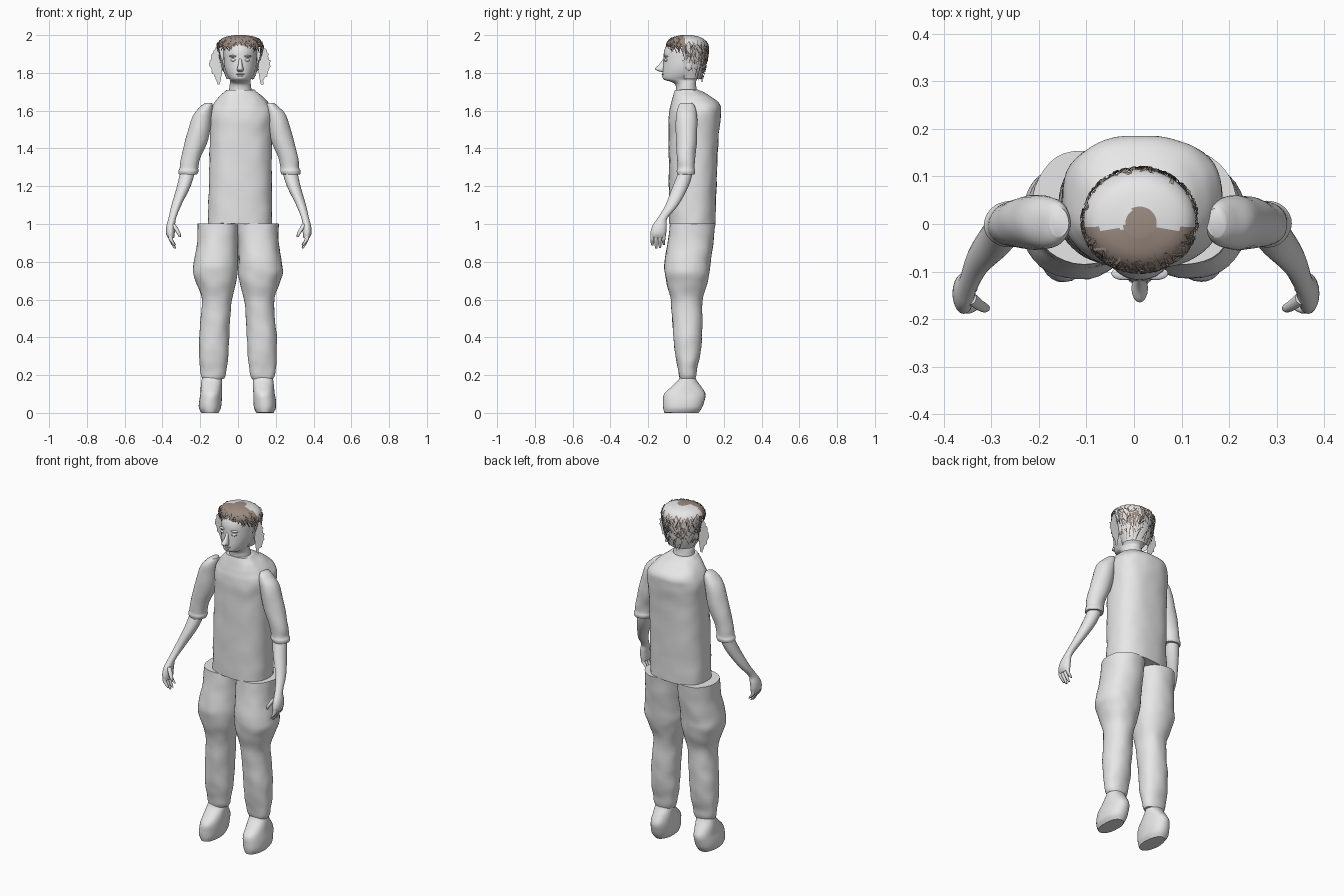
import bpy, bmesh, math, random
from mathutils import Vector, Matrix, noise

random.seed(4)
cube = bpy.data.objects.get("Cube")
if cube:
    bpy.data.objects.remove(cube, do_unlink=True)


def material(name, rgb):
    m = bpy.data.materials.new(name)
    m.use_nodes = True
    m.diffuse_color = (*rgb, 1)
    m.node_tree.nodes["Principled BSDF"].inputs["Base Color"].default_value = (*rgb, 1)
    return m


grey = material("plain_grey", (0.8, 0.8, 0.8))
brown = material("hair_brown", (0.33, 0.26, 0.22))
MID = 0.012  # centre line of head and torso


def finish(name, bm, *mats):
    bmesh.ops.recalc_face_normals(bm, faces=bm.faces)
    me = bpy.data.meshes.new(name)
    bm.to_mesh(me)
    bm.free()
    ob = bpy.data.objects.new(name, me)
    bpy.context.collection.objects.link(ob)
    for m in mats:
        me.materials.append(m)
    bpy.ops.object.select_all(action='DESELECT')
    ob.select_set(True)
    bpy.context.view_layer.objects.active = ob
    bpy.ops.object.shade_smooth_by_angle(angle=math.radians(50))
    return ob


def smooth_rings(rings, sub):
    """Catmull-Rom interpolation between cross-sections."""
    out = []
    for i in range(len(rings) - 1):
        p = [rings[max(0, min(len(rings) - 1, i + k))] for k in (-1, 0, 1, 2)]
        for j in range(sub):
            t = j / sub
            out.append([0.5 * (2*b + (c - a)*t + (2*a - 5*b + 4*c - d)*t*t
                               + (3*b - a - 3*c + d)*t**3) for a, b, c, d in zip(*p)])
    return out + [list(rings[-1])]


def ring_point(r, a, power=2):
    z, x, y, rx, ry = r
    c, s = math.cos(a), math.sin(a)
    return Vector((x + rx * math.copysign(abs(c)**(2/power), c),
                   y + ry * math.copysign(abs(s)**(2/power), s), z))


def loft_mesh(rings, n=32, sub=4, power=2, wrinkle=0):
    bm = bmesh.new()
    loops = []
    for r in smooth_rings(rings, sub):
        loop = []
        for k in range(n):
            p = ring_point(r, k * math.tau / n, power)
            p += noise.noise_vector(p * 16) * wrinkle
            loop.append(bm.verts.new(p))
        loops.append(loop)
    for lo, hi in zip(loops, loops[1:]):
        for k in range(n):
            bm.faces.new((lo[k], lo[(k+1) % n], hi[(k+1) % n], hi[k]))
    bm.faces.new(loops[0])
    bm.faces.new(loops[-1])
    return bm


def loft(name, rings, **kw):
    return finish(name, loft_mesh(rings, **kw), grey)


def ball(name, centre, size):
    bm = bmesh.new()
    mat = Matrix.Translation(centre) @ Matrix.Diagonal((*size, 1))
    bmesh.ops.create_uvsphere(bm, u_segments=16, v_segments=10, radius=1, matrix=mat)
    return finish(name, bm, grey)


def sided(rings, s, origin):
    return [(z, origin + s * x, y, rx, ry) for z, x, y, rx, ry in rings]


# Shirt body
loft("shirt", [(1.0, .01, .033, .17, .122), (1.2, .012, .035, .167, .126),
               (1.45, .015, .041, .164, .132), (1.58, .018, .047, .167, .137),
               (1.63, .017, .05, .152, .13), (1.67, .015, .035, .12, .105),
               (1.695, .013, .015, .09, .078), (1.71, .012, .002, .074, .06)],
     n=48, sub=6, power=2.5, wrinkle=.004)

SLEEVE = [(1.64, .165, .003, .02, .03), (1.62, .175, .003, .034, .045),
          (1.57, .197, .003, .052, .056), (1.45, .225, .003, .06, .056),
          (1.35, .258, 0, .052, .048), (1.3, .267, 0, .049, .045),
          (1.28, .27, 0, .054, .049), (1.263, .272, 0, .05, .045)]
FOREARM = [(1.28, .27, 0, .04, .038), (1.2, .291, -.028, .036, .042),
           (1.1, .33, -.075, .026, .034), (1.03, .352, -.125, .02, .026),
           (.99, .36, -.14, .023, .038), (.95, .362, -.147, .023, .042),
           (.925, .358, -.147, .016, .037)]
TROUSER = [(1.003, .105, .035, .11, .12), (.9, .108, .024, .108, .121),
           (.8, .117, .008, .116, .122), (.74, .119, .006, .118, .118),
           (.68, .115, .005, .103, .106), (.6, .112, .004, .08, .085),
           (.5, .119, .006, .077, .079), (.4, .126, .009, .079, .075),
           (.3, .128, .008, .077, .065), (.24, .13, .008, .071, .052),
           (.2, .13, .008, .065, .046), (.18, .13, .008, .056, .04)]
SHOE = [(.22, .133, .006, .045, .036), (.18, .135, .008, .053, .044),
        (.14, .138, .002, .056, .078), (.1, .14, -.007, .057, .109),
        (.06, .144, -.013, .06, .109), (.025, .146, -.018, .058, .102),
        (0, .145, -.024, .045, .09)]

# Limbs and clothes on both sides
for side, s in (("left", 1), ("right", -1)):
    loft(side + "_sleeve", sided(SLEEVE, s, .008), wrinkle=.003)
    loft(side + "_forearm_and_palm", sided(FOREARM, s, .004), n=20)
    loft(side + "_trouser_leg", sided(TROUSER, s, 0), n=36, power=2.2, wrinkle=.004)
    loft(side + "_shoe", sided(SHOE, s, -.003), power=2.2, wrinkle=.002)
    # Fingers curl inwards from the palm
    for i, reach in enumerate((.885, .87, .873, .89)):
        y = -.177 + i * .02
        finger = [(.95, .364, y, .011, .01), (.92, .36, y - .002, .011, .01),
                  ((.92 + reach) / 2, .35, y - .002, .009, .009),
                  (reach, .338, y, .005, .006)]
        loft(f"{side}_finger_{i + 1}", sided(finger, s, .004), n=10)
    thumb = [(1.0, .348, -.155, .013, .014), (.975, .332, -.168, .012, .012),
             (.95, .318, -.176, .01, .01), (.93, .312, -.177, .005, .005)]
    loft(side + "_thumb", sided(thumb, s, .004), n=10)
    # Paired face features
    ball(side + "_ear", (MID + s * .089, .015, 1.845), (.011, .02, .034))
    ball(side + "_eye", (MID + s * .034, -.104, 1.868), (.018, .013, .008))
    ball(side + "_brow", (MID + s * .034, -.104, 1.888), (.026, .014, .006))

# Head, nose and mouth
loft("head_and_neck", [(1.66, MID, .005, .066, .06), (1.73, MID, 0, .057, .054),
                       (1.752, MID, -.012, .054, .066), (1.765, MID, -.03, .056, .088),
                       (1.79, MID, -.02, .071, .104), (1.83, MID, -.009, .084, .113),
                       (1.88, MID, -.006, .088, .113), (1.92, MID, -.003, .088, .112),
                       (1.96, MID, 0, .078, .095), (1.98, MID, 0, .055, .07)])
loft("nose", [(1.875, MID, -.11, .008, .01), (1.845, MID, -.122, .011, .02),
              (1.822, MID, -.136, .017, .029), (1.81, MID, -.128, .016, .02),
              (1.805, MID, -.122, .01, .01)], n=16)
ball("upper_lip", (MID, -.115, 1.793), (.024, .014, .005))
ball("lower_lip", (MID, -.113, 1.784), (.02, .014, .006))

# Hair cap, open over the face, brown over the crown's front
HAIR = [(1.76, MID, .025, .07, .055), (1.82, MID, .022, .092, .077),
        (1.89, MID, .013, .108, .1), (1.945, MID, .008, .118, .106),
        (1.973, MID, .006, .108, .094), (1.99, MID, .004, .08, .07),
        (2.0, MID, .002, .03, .03)]
bm = loft_mesh(HAIR, n=48, sub=6)
gone = [f for f in bm.faces if f.calc_center_median().z < 1.77 or
        f.calc_center_median().y < -.015 and f.calc_center_median().z < 1.935]
bmesh.ops.delete(bm, geom=gone, context='FACES')
for f in bm.faces:
    c = f.calc_center_median()
    crown = c.z > 1.92 and c.y < -.01
    arch = ((c.x - .015) / .036)**2 + ((c.y + .01) / .048)**2 < 1 and c.z > 1.97
    f.material_index = int(crown or arch)
finish("hair_cap", bm, grey, brown)

# Loose strands wound around the cap
profile = smooth_rings(HAIR, 8)


def hair_point(a, z):
    ring = min(profile, key=lambda r: abs(r[0] - z))
    z0, x, y, rx, ry = ring
    p = ring_point((z, x, y, rx, ry), a)
    out = Vector((math.cos(a), math.sin(a), 0))
    return p + out * random.uniform(.002, .008)


bm = bmesh.new()
for i in range(330):
    a = random.uniform(0, math.tau)
    front = math.sin(a) < -.25
    top = random.uniform(1.945, 1.99) if front else random.uniform(1.87, 1.975)
    if not front and random.random() < .15:
        top = random.uniform(1.8, 1.87)
    length = random.uniform(.02, .05 if front else .07)
    lean = random.uniform(-.35, .35)
    width = random.uniform(.02, .045)
    pairs = []
    for k in range(4):
        t = k / 3
        z, b, w = top - length * t, a + lean * t, width * (1 - t * .8)
        pairs.append([bm.verts.new(hair_point(b + e * w, z)) for e in (-1, 1)])
    for (p, q), (r, t) in zip(pairs, pairs[1:]):
        bm.faces.new((p, q, t, r))
finish("hair_strands", bm, brown)

# Thin ragged side locks
for side, s in (("left", 1), ("right", -1)):
    bm = bmesh.new()
    prev = None
    for k in range(25):
        t = k / 24
        outer = .125 + .035 * math.sin(math.pi * min(1, t * 1.1)) + random.uniform(-.006, .006)
        inner = .088 + .02 * t * t
        z = 1.94 - .2 * t
        row = [bm.verts.new((MID + s * x, .002, z + dz)) for x, dz in
               ((inner, 0), (outer, random.uniform(-.004, .004)))]
        if prev:
            bm.faces.new((prev[0], prev[1], row[1], row[0]))
        prev = row
    finish(side + "_side_lock", bm, grey)
